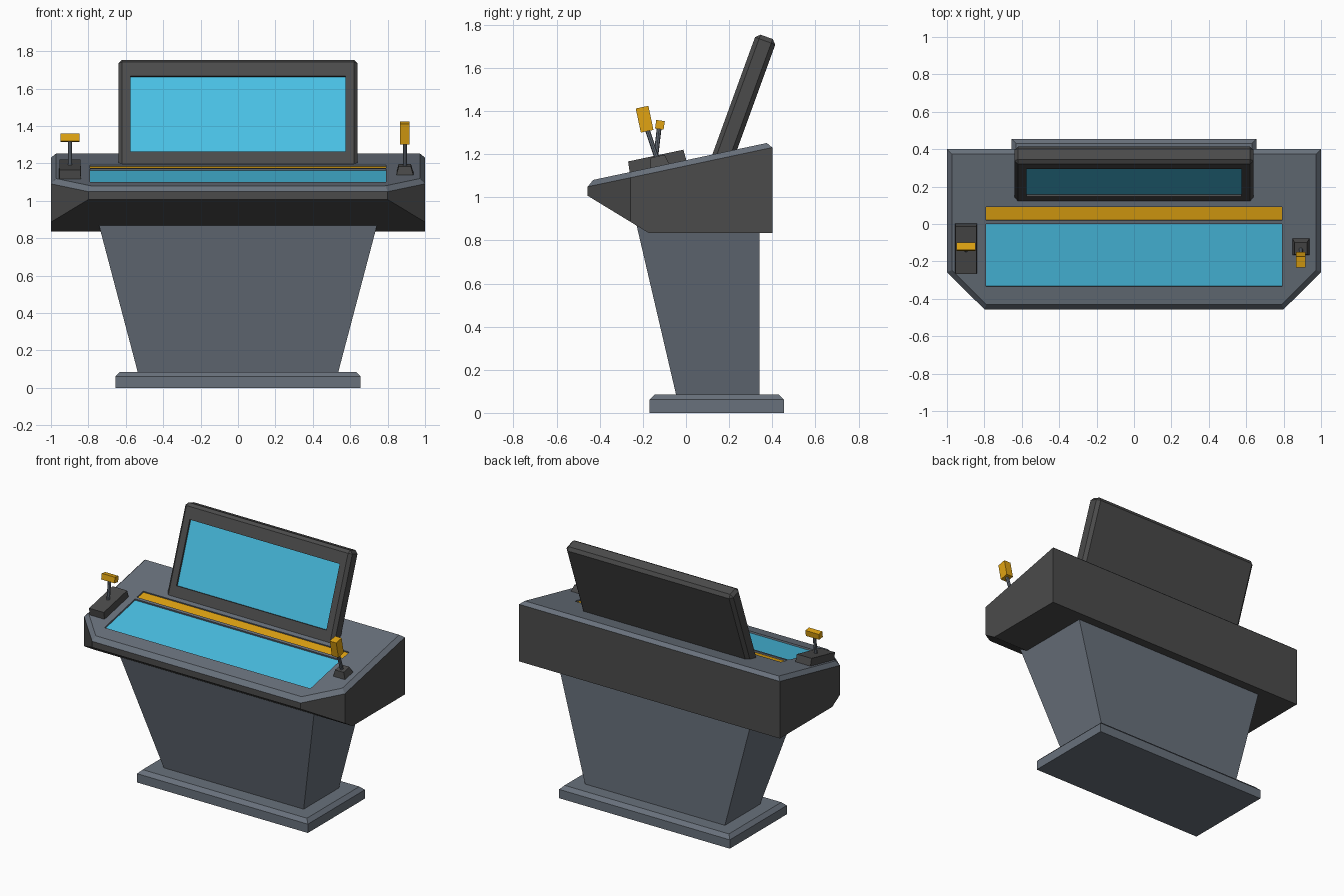
import bpy, bmesh, math
from mathutils import Matrix, Vector

cube = bpy.data.objects.get("Cube")
if cube:
    bpy.data.objects.remove(cube)


def material(name, rgb):
    m = bpy.data.materials.new(name)
    m.use_nodes = True
    m.diffuse_color = (*rgb, 1)
    m.node_tree.nodes["Principled BSDF"].inputs["Base Color"].default_value = (*rgb, 1)
    return m


SLATE = material("slate grey", (0.14, 0.165, 0.2))
CHARCOAL = material("charcoal", (0.07, 0.07, 0.07))
CYAN = material("screen cyan", (0.068, 0.53, 0.78))
GOLD = material("amber gold", (0.75, 0.37, 0.006))

TILT = math.radians(12)      # desk slope
LEAN = math.radians(20)      # monitor lean


def desk_z(y):
    return 1.172 + y * math.tan(TILT)


def desk_frame(x, y):
    return Matrix.Translation((x, y, desk_z(y))) @ Matrix.Rotation(TILT, 4, 'X')


def finish(name, bm, *mats):
    bmesh.ops.recalc_face_normals(bm, faces=bm.faces)
    me = bpy.data.meshes.new(name)
    bm.to_mesh(me)
    bm.free()
    for m in mats:
        me.materials.append(m)
    ob = bpy.data.objects.new(name, me)
    bpy.context.collection.objects.link(ob)
    return ob


def add_box(bm, lo, hi):
    lo, hi = Vector(lo), Vector(hi)
    mat = Matrix.Translation((lo + hi) / 2) @ Matrix.Diagonal((*(hi - lo), 1))
    return bmesh.ops.create_cube(bm, size=1, matrix=mat)["verts"]


def box(name, lo, hi, mat, frame=Matrix(), bevel=0, taper=(1, 1)):
    """Box in a local frame, with optional bevel or narrowed top."""
    bm = bmesh.new()
    verts = add_box(bm, lo, hi)
    mid = (Vector(lo) + Vector(hi)) / 2
    for v in verts:
        if v.co.z > mid.z:
            v.co.x = mid.x + (v.co.x - mid.x) * taper[0]
            v.co.y = mid.y + (v.co.y - mid.y) * taper[1]
    if bevel:
        bmesh.ops.bevel(bm, geom=bm.edges[:], offset=bevel, segments=1, affect='EDGES')
    bm.transform(frame)
    return finish(name, bm, mat)


def rod(name, a, b, radius, mat):
    a, b = Vector(a), Vector(b)
    bm = bmesh.new()
    turn = (b - a).to_track_quat('Z', 'Y').to_matrix().to_4x4()
    bmesh.ops.create_cone(bm, cap_ends=True, segments=8, radius1=radius, radius2=radius,
                          depth=(b - a).length, matrix=Matrix.Translation((a + b) / 2) @ turn)
    return finish(name, bm, mat)


def carve(ob, pockets, frame):
    """Cut shallow rectangular pockets given as (lo, hi) in a local frame."""
    bm = bmesh.new()
    for lo, hi in pockets:
        add_box(bm, lo, hi)
    bm.transform(frame)
    cutter = finish("pocket_cutter", bm, ob.data.materials[0])
    cutter.hide_render = True
    mod = ob.modifiers.new("pockets", 'BOOLEAN')
    mod.operation, mod.solver, mod.object = 'DIFFERENCE', 'EXACT', cutter
    bpy.context.view_layer.objects.active = ob
    bpy.ops.object.modifier_apply(modifier=mod.name)
    bpy.data.objects.remove(cutter)


# Foot plate with chamfered top rim
bm = bmesh.new()
add_box(bm, (-0.655, -0.17, 0), (0.655, 0.455, 0.086))
rim = [e for e in bm.edges if all(v.co.z > 0.05 for v in e.verts)]
bmesh.ops.bevel(bm, geom=rim, offset=0.025, segments=1, affect='EDGES')
finish("foot_plate", bm, SLATE)

# Pedestal flaring upward, with an upright back
bm = bmesh.new()
rings = [[bm.verts.new(p) for p in ((-w, f, z), (w, f, z), (w, 0.34, z), (-w, 0.34, z))]
         for w, f, z in ((0.535, -0.045, 0.08), (0.75, -0.235, 0.895))]
bm.faces.new(rings[0])
bm.faces.new(rings[1])
for i in range(4):
    j = (i + 1) % 4
    bm.faces.new((rings[0][i], rings[0][j], rings[1][j], rings[1][i]))
finish("pedestal", bm, SLATE)

# Console: plan outline extruded, then cut by the desk slope and the front undercut
bm = bmesh.new()
plan = [(-0.8, -0.456), (0.8, -0.456), (1, -0.258), (1, 0.4), (-1, 0.4), (-1, -0.258)]
base = bm.faces.new([bm.verts.new((x, y, 0.835)) for x, y in plan])
up = bmesh.ops.extrude_face_region(bm, geom=[base])["geom"]
bmesh.ops.translate(bm, vec=(0, 0, 0.6), verts=[g for g in up if isinstance(g, bmesh.types.BMVert)])
top_normal = Vector((0, -math.sin(TILT), math.cos(TILT)))
under_normal = Vector((0, -0.61, -1)).normalized()
for point, normal in (((0, 0, desk_z(0)), top_normal), ((0, -0.456, 1.007), under_normal)):
    cut = bmesh.ops.bisect_plane(bm, geom=bm.verts[:] + bm.edges[:] + bm.faces[:],
                                 plane_co=point, plane_no=normal, clear_outer=True)
    edges = [g for g in cut["geom_cut"] if isinstance(g, bmesh.types.BMEdge)]
    bmesh.ops.holes_fill(bm, edges=edges)
bmesh.ops.recalc_face_normals(bm, faces=bm.faces)
rim = [e for e in bm.edges if all(abs(v.co.z - desk_z(v.co.y)) < 1e-4 for v in e.verts)]
bmesh.ops.bevel(bm, geom=rim, offset=0.026, segments=1, affect='EDGES')
bm.normal_update()
for f in bm.faces:
    f.material_index = 0 if f.normal.z > 0.3 else 1
console = finish("console", bm, SLATE, CHARCOAL)

# Desk display and accent strip set into shallow pockets
desk = desk_frame(0, 0)
c = math.cos(TILT)
insets = [("desk_screen", -0.335, 0.0, 0.012, CYAN), ("accent_strip", 0.02, 0.09, 0.01, GOLD)]
carve(console, [((-0.79, a / c, -d), (0.79, b / c, 0.05)) for _, a, b, d, _ in insets], desk)
for name, a, b, d, mat in insets:
    box(name, (-0.79, a / c, -d - 0.002), (0.79, b / c, -d + 0.001), mat, desk)

# Leaning monitor: local origin at the top of its front face
lean = Matrix.Translation((0, 0.327, 1.761)) @ Matrix.Rotation(-LEAN, 4, 'X')
monitor = box("monitor_frame", (-0.64, 0, -0.66), (0.64, 0.1, 0), CHARCOAL, lean, bevel=0.02)
carve(monitor, [((-0.575, -0.05, -0.528), (0.575, 0.014, -0.1))], lean)
box("monitor_screen", (-0.575, 0.013, -0.528), (0.575, 0.016, -0.1), CYAN, lean)

# Right-hand control: long plate with a crossbar lever
box("right_lever_plate", (-0.058, -0.135, -0.01), (0.058, 0.135, 0.05), CHARCOAL,
    desk_frame(-0.898, -0.13), taper=(0.97, 0.97))
rod("right_lever_rod", (-0.898, -0.142, 1.17), (-0.898, -0.124, 1.325), 0.011, SLATE)
grip = Matrix.Translation((-0.898, -0.121, 1.336)) @ Matrix.Rotation(math.radians(-8), 4, 'X')
box("right_lever_crossbar", (-0.051, -0.02, -0.02), (0.051, 0.02, 0.02), GOLD, grip)

# Left-hand control: small tapered mount with an upright grip
box("left_lever_mount", (-0.048, -0.048, -0.01), (0.048, 0.048, 0.045), CHARCOAL,
    desk_frame(0.892, -0.122), taper=(0.68, 0.68))
rod("left_lever_rod", (0.892, -0.128, 1.16), (0.892, -0.18, 1.315), 0.011, SLATE)
grip = Matrix.Translation((0.892, -0.192, 1.362)) @ Matrix.Rotation(TILT, 4, 'X')
box("left_lever_grip", (-0.025, -0.03, -0.057), (0.025, 0.03, 0.057), GOLD, grip)
